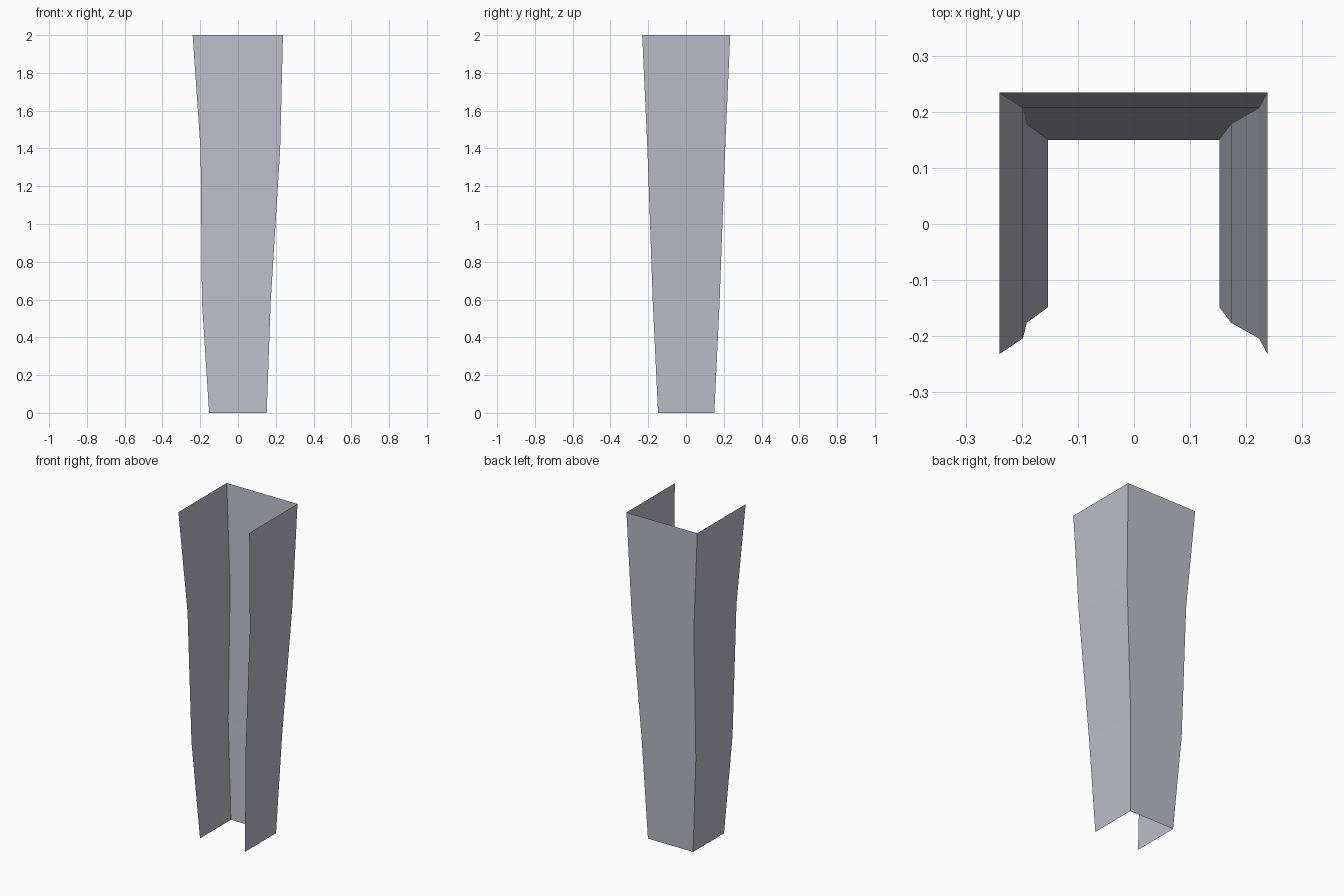
import bpy, bmesh

if "Cube" in bpy.data.objects:
    bpy.data.objects.remove(bpy.data.objects["Cube"])

# Flat grey material
mat = bpy.data.materials.new("light_grey")
mat.diffuse_color = (0.51, 0.51, 0.59, 1)
mat.use_nodes = True
mat.node_tree.nodes["Principled BSDF"].inputs["Base Color"].default_value = mat.diffuse_color

# Cross-section rings: height, left x, right x, front y, back y
rings = [
    (0.0, -0.153, 0.152, -0.148, 0.150),
    (0.59, -0.191, 0.173, -0.176, 0.178),
    (1.39, -0.198, 0.223, -0.204, 0.207),
    (2.0, -0.240, 0.238, -0.232, 0.234),
]

# Thin U-shaped channel, open at the front, top and bottom
bm = bmesh.new()
rows = []
for z, xl, xr, yf, yb in rings:
    profile = [(xr, yf), (xr, yb), (xl, yb), (xl, yf)]
    rows.append([bm.verts.new((x, y, z)) for x, y in profile])
for low, high in zip(rows, rows[1:]):
    for i in range(3):
        bm.faces.new((low[i], low[i + 1], high[i + 1], high[i]))

mesh = bpy.data.meshes.new("flared_channel")
bm.to_mesh(mesh)
bm.free()
mesh.materials.append(mat)
obj = bpy.data.objects.new("flared_channel", mesh)
bpy.context.collection.objects.link(obj)
